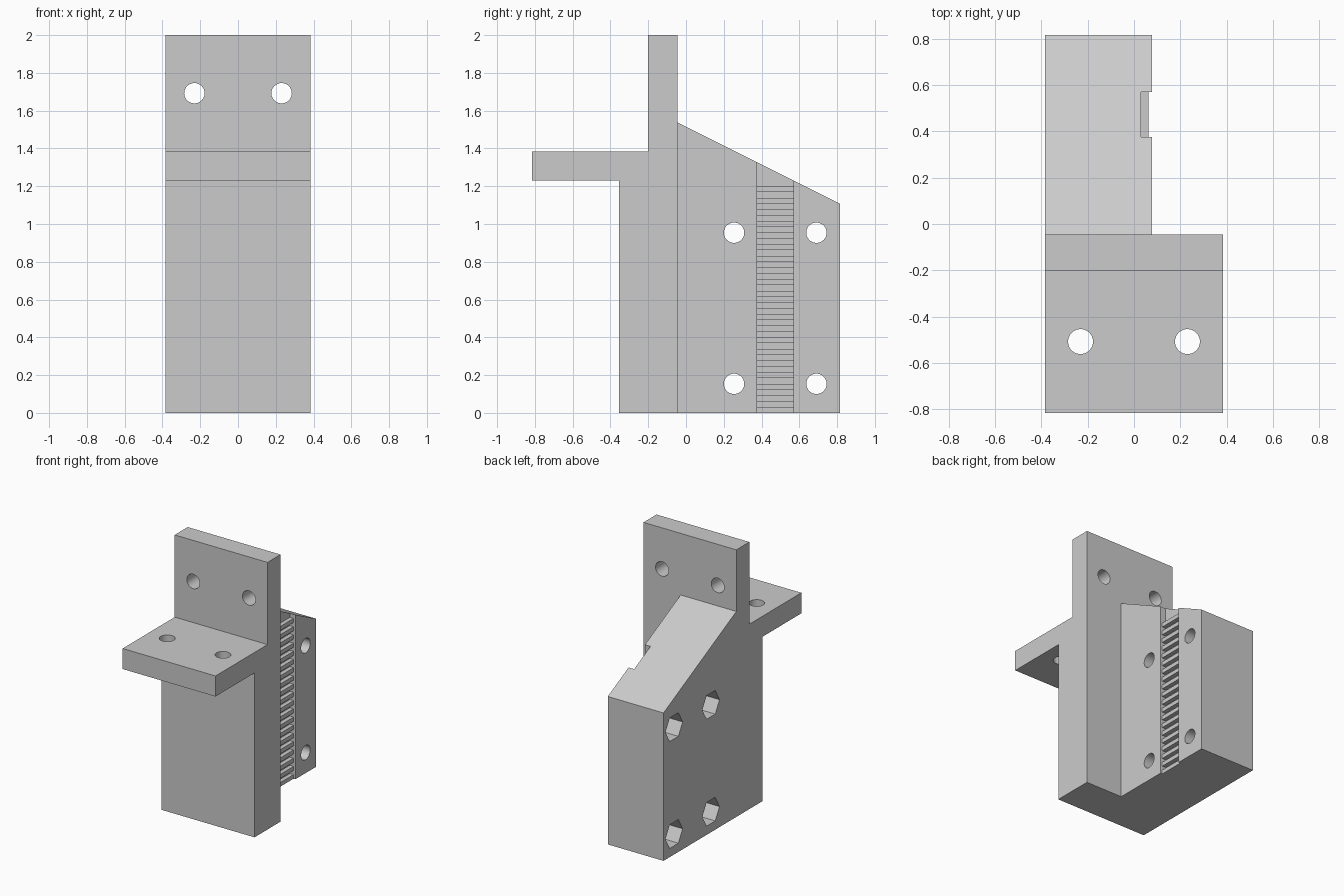
import bpy
import bmesh
from math import pi
from mathutils import Matrix, Vector

default = bpy.data.objects.get("Cube")
if default:
    bpy.data.objects.remove(default, do_unlink=True)

U = 2 / 65            # one drawing unit, 65 of them tall
HALF_W = 12.5 * U     # half width of the mounting plates
Y0 = -26.5 * U        # front edge of the shelf

grey = bpy.data.materials.new("light grey")
grey.use_nodes = True
grey.diffuse_color = (0.6, 0.6, 0.6, 1)
grey.node_tree.nodes["Principled BSDF"].inputs["Base Color"].default_value = (0.6, 0.6, 0.6, 1)


def finish(name, bm):
    bmesh.ops.recalc_face_normals(bm, faces=bm.faces)
    mesh = bpy.data.meshes.new(name)
    bm.to_mesh(mesh)
    bm.free()
    mesh.materials.append(grey)
    obj = bpy.data.objects.new(name, mesh)
    bpy.context.collection.objects.link(obj)
    return obj


def side_profile(name, points, x0, x1):
    """Extrude a (depth, height) outline in drawing units from x0 to x1."""
    bm = bmesh.new()
    face = bm.faces.new([bm.verts.new((x0, Y0 + y * U, z * U)) for y, z in points])
    ext = bmesh.ops.extrude_face_region(bm, geom=[face])
    moved = [g for g in ext["geom"] if isinstance(g, bmesh.types.BMVert)]
    bmesh.ops.translate(bm, verts=moved, vec=(x1 - x0, 0, 0))
    return finish(name, bm)


def box(bm, low, high):
    low, high = Vector(low), Vector(high)
    matrix = Matrix.Translation((low + high) / 2) @ Matrix.Diagonal((*(high - low), 1))
    bmesh.ops.create_cube(bm, size=1, matrix=matrix)


def prism(bm, centre, axis, radius, length, sides=48):
    turn = {"x": Matrix.Rotation(pi / 2, 4, "Y"),
            "y": Matrix.Rotation(pi / 2, 4, "X"),
            "z": Matrix.Identity(4)}[axis]
    # Six-sided pockets have flat tops
    spin = Matrix.Rotation(pi / 2 if sides == 6 else 0, 4, "Z")
    ret = bmesh.ops.create_cone(bm, cap_ends=True, segments=sides, radius1=radius,
                                radius2=radius, depth=length)
    if sides == 6:
        # Put one corner on the y axis
        corner = max(ret["verts"], key=lambda v: v.co.y)
        if abs(corner.co.x) > radius * 0.1:
            bmesh.ops.transform(bm, matrix=spin, verts=ret["verts"])
    bmesh.ops.transform(bm, matrix=Matrix.Translation(centre) @ turn, verts=ret["verts"])


def combine(target, other, operation):
    mod = target.modifiers.new(operation.title(), "BOOLEAN")
    mod.operation = operation
    mod.solver = "EXACT"
    mod.object = other
    bpy.context.view_layer.objects.active = target
    bpy.ops.object.modifier_apply(modifier=mod.name)
    bpy.data.objects.remove(other, do_unlink=True)


# Front plates: lower block, shelf and upright in one outline
bracket = side_profile("mounting_bracket", [
    (15, 0), (25, 0), (25, 65), (20, 65), (20, 45), (0, 45), (0, 40), (15, 40)],
    -HALF_W, HALF_W)

# Sloped clamp block behind, narrower than the plates
BLOCK_X = 2.5 * U
block = side_profile("clamp_block", [
    (22, 0), (53, 0), (53, 36), (25, 50), (22, 50)], -HALF_W, BLOCK_X)
combine(bracket, block, "UNION")

# Belt channel in the block's side
slot_y = 0.4725
slot_half = 3.15 * U
floor_x = BLOCK_X - 1.5 * U
bm = bmesh.new()
box(bm, (floor_x, slot_y - slot_half, -0.2), (0.3, slot_y + slot_half, 2))
combine(bracket, finish("channel_cutter", bm), "DIFFERENCE")

# Plate holes
bm = bmesh.new()
HOLE_R = 1.75 * U
for side in (-1, 1):
    x = side * 7.5 * U
    prism(bm, (x, Y0 + 22.5 * U, 55 * U), "y", HOLE_R, 0.4)
    prism(bm, (x, Y0 + 10 * U, 42.5 * U), "z", HOLE_R, 0.4)

# Clamp bolt holes
bolts = [(slot_y + s * 0.218, z * U) for s in (-1, 1) for z in (5, 31)]
for y, z in bolts:
    prism(bm, (-0.1, y, z), "x", HOLE_R, 0.9)
combine(bracket, finish("hole_cutter", bm), "DIFFERENCE")

# Hexagonal nut pockets
bm = bmesh.new()
for y, z in bolts:
    prism(bm, (-HALF_W, y, z), "x", 0.102, 0.5, sides=6)
combine(bracket, finish("nut_cutter", bm), "DIFFERENCE")

# Belt teeth across the channel
bm = bmesh.new()
for i in range(20):
    z = 2 * i * U
    box(bm, (floor_x, slot_y - slot_half, z), (floor_x + U, slot_y + slot_half, z + U))
teeth = finish("belt_teeth", bm)

# Smooth hole walls, crisp edges
bpy.ops.object.select_all(action="DESELECT")
bracket.select_set(True)
bpy.context.view_layer.objects.active = bracket
bpy.ops.object.shade_smooth_by_angle(angle=pi / 7)
